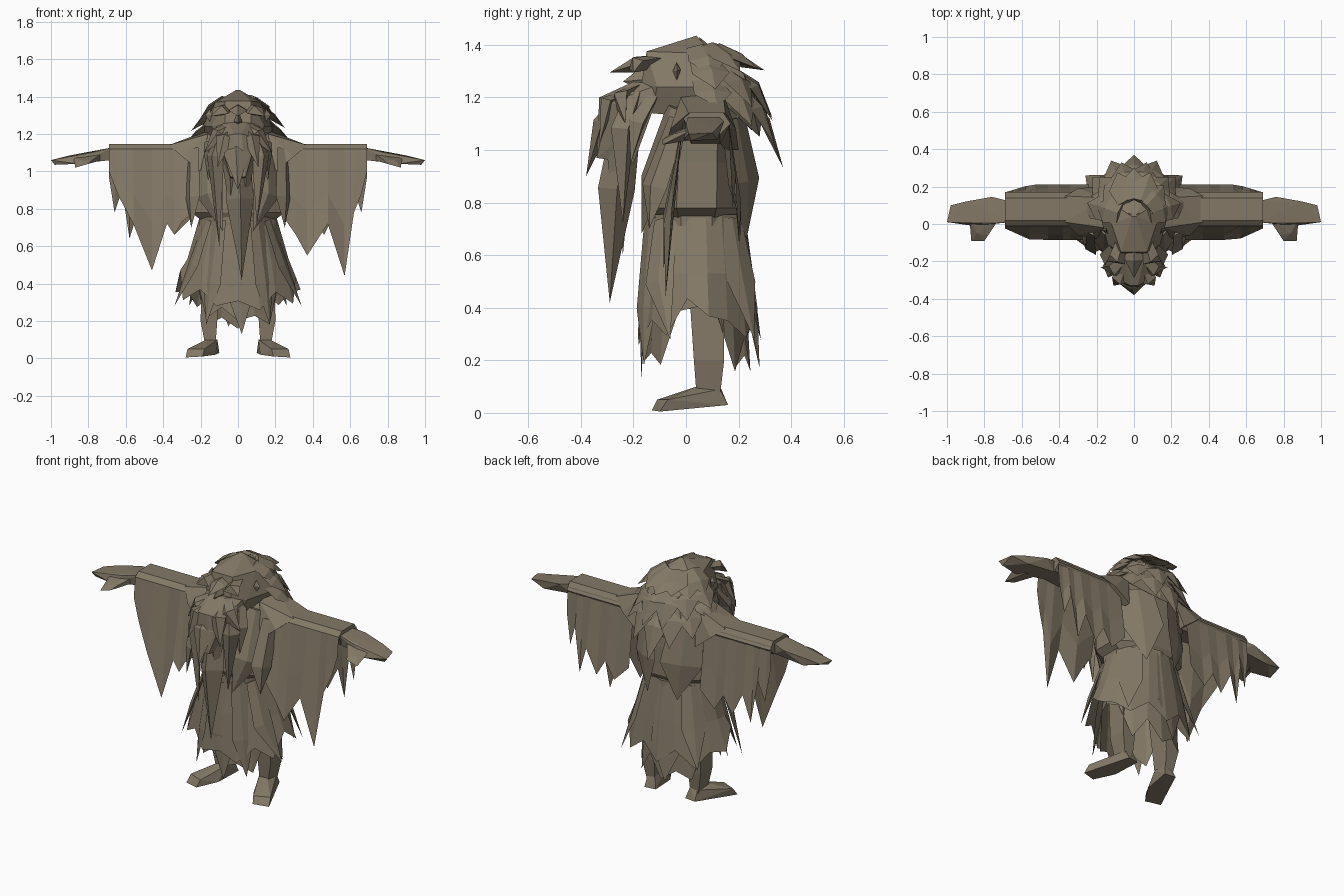
import bpy, bmesh, math, random
from mathutils import Vector

random.seed(4)
if "Cube" in bpy.data.objects:
    bpy.data.objects.remove(bpy.data.objects["Cube"])

cloth = bpy.data.materials.new("weathered brown")
cloth.use_nodes = True
COLOUR = (0.23, 0.19, 0.135, 1)
cloth.diffuse_color = COLOUR
cloth.node_tree.nodes["Principled BSDF"].inputs["Base Color"].default_value = COLOUR


def finish(bm, name):
    bmesh.ops.recalc_face_normals(bm, faces=bm.faces)
    mesh = bpy.data.meshes.new(name)
    bm.to_mesh(mesh)
    bm.free()
    mesh.materials.append(cloth)
    bpy.context.collection.objects.link(bpy.data.objects.new(name, mesh))


def bridge(bm, a, b, closed=True):
    for i in range(len(a) if closed else len(a) - 1):
        j = (i + 1) % len(a)
        bm.faces.new((a[i], a[j], b[j], b[i]))


def hull(name, points, side=1):
    """Faceted solid around a few points."""
    bm = bmesh.new()
    for x, y, z in points:
        bm.verts.new((x * side, y, z))
    out = bmesh.ops.convex_hull(bm, input=bm.verts)
    bmesh.ops.delete(bm, geom=out["geom_interior"], context="VERTS")
    finish(bm, name)


def mirrored_hull(name, half):
    hull(name, half + [(-x, y, z) for x, y, z in half])


def loft(name, rings, n=8):
    """Stacked ellipses given as centre y, z, x radius, y radius."""
    bm, loops = bmesh.new(), []
    for cy, z, rx, ry in rings:
        angles = [math.tau * (i + .5) / n for i in range(n)]
        loops.append([bm.verts.new((rx * math.cos(a), cy + ry * math.sin(a), z)) for a in angles])
    for a, b in zip(loops, loops[1:]):
        bridge(bm, a, b)
    bm.faces.new(loops[0])
    bm.faces.new(loops[-1])
    finish(bm, name)


def strand(bm, root, mid, tip, width, depth):
    """Bent four-sided lock that ends in a point."""
    root, mid, tip = Vector(root), Vector(mid), Vector(tip)
    along = (tip - root).normalized()
    out = Vector((mid.x, mid.y - .04, .15))
    across = along.cross(out).normalized()
    normal = across.cross(along)
    loops = []
    for p, k in ((root, .75), (mid, 1)):
        offsets = (across * width, normal * depth, -across * width, -normal * depth)
        loops.append([bm.verts.new(p + o * k) for o in offsets])
    end = bm.verts.new(tip)
    bridge(bm, *loops)
    bm.faces.new(loops[0])
    for i in range(4):
        bm.faces.new((loops[1][i], loops[1][(i + 1) % 4], end))


def ragged_skirt(name, top, bottom, n, tip, notch, gap):
    """Cone of cloth with a torn hem, open at the sides by the gap height."""
    bm, loops = bmesh.new(), []
    for level in range(3):
        loop = []
        for i in range(n):
            a = math.tau * i / n + math.pi / 2
            k = level / 2
            z = .75 - .22 * level
            if level == 2:
                z = (notch if i % 2 else tip) + random.uniform(-.04, .04)
                z += gap * max(0, abs(math.cos(a)) - .8) * 5
                k = .8 if i % 2 else 1
            rx, ry = [t + (b - t) * k for t, b in zip(top, bottom)]
            loop.append(bm.verts.new((rx * math.cos(a), .045 + ry * math.sin(a), z)))
        loops.append(loop)
    for a, b in zip(loops, loops[1:]):
        bridge(bm, a, b)
    finish(bm, name)


def curtain(name, side, hem, y_top, y_low):
    """Hanging sleeve cloth with a zigzag hem that narrows at the cuff."""
    bm, rows = bmesh.new(), []
    for k in (0, .6, 1):
        row = []
        for x, z in hem:
            y = y_top + (y_low - y_top) * k * min(1, (.72 - x) * 6)
            row.append(bm.verts.new((side * x, y, 1.12 + (z - 1.12) * k)))
        rows.append(row)
    for a, b in zip(rows, rows[1:]):
        bridge(bm, a, b, False)
    finish(bm, name)


# Torso and belt
loft("robe_torso", [(.04, .73, .2, .17), (.04, .78, .27, .2), (.045, .95, .27, .19),
                    (.06, 1.1, .28, .16), (.06, 1.17, .23, .12), (.05, 1.24, .1, .08)])
loft("belt", [(.04, .71, .22, .19), (.04, .755, .22, .19)], 10)

# Torn skirt in two layers
ragged_skirt("under_skirt", (.19, .16), (.24, .2), 16, .18, .25, .25)
ragged_skirt("outer_skirt", (.21, .18), (.34, .24), 18, .25, .34, .13)
bm = bmesh.new()
strand(bm, (.02, -.13, .74), (.01, -.165, .4), (.02, -.17, .13), .09, .012)
strand(bm, (-.05, .21, .74), (-.05, .25, .4), (-.05, .28, .17), .1, .012)
for side in (-1, 1):
    strand(bm, (side * .16, -.08, .74), (side * .24, -.1, .5), (side * .34, -.06, .28), .06, .012)
    strand(bm, (side * .15, .17, .74), (side * .2, .21, .5), (side * .26, .26, .28), .07, .012)
    strand(bm, (side * .1, -.13, .74), (side * .14, -.15, .4), (side * .17, -.16, .18), .06, .015)
finish(bm, "skirt_tatters")

# Robe lapels and back panels
bm = bmesh.new()
for side in (-1, 1):
    strand(bm, (side * .15, -.04, 1.16), (side * .15, -.13, .88), (side * .08, -.17, .68), .08, .025)
    strand(bm, (side * .24, -.03, 1.12), (side * .24, -.12, .86), (side * .25, -.14, .7), .06, .025)
    strand(bm, (side * .13, .18, 1.12), (side * .12, .22, .88), (side * .1, .23, .66), .12, .02)
finish(bm, "robe_panels")

# Sleeve hems, from the cuff inwards
front_hems = {
    1: [(.69, 1.0), (.66, .88), (.62, .78), (.57, .44), (.48, .72), (.37, .55), (.31, .66), (.24, .76)],
    -1: [(.69, 1.0), (.64, .87), (.56, .72), (.46, .47), (.38, .72), (.34, .66), (.3, .73), (.24, .78)]}
back_hem = [(.69, .97), (.66, .78), (.62, .9), (.58, .64), (.53, .8),
            (.46, .66), (.4, .76), (.34, .66), (.24, .76)]

for side, label in ((1, "left"), (-1, "right")):
    # Sloping shoulder, sleeve tube and curtains
    hull(label + "_shoulder", [(.16, -.02, 1.2), (.16, .14, 1.22), (.37, .01, 1.14), (.37, .15, 1.14),
                               (.3, -.06, 1.08), (.3, .19, 1.08), (.2, -.08, 1.0), (.2, .2, 1.0)], side)
    hull(label + "_sleeve", [(x, y, z) for x, low in ((.2, 1.02), (.69, 1.06))
                             for y, z in ((-.01, 1.12), (.02, 1.145), (.14, 1.145), (.17, 1.1),
                                          (.13, low), (.02, low))], side)
    curtain(label + "_sleeve_front", side, front_hems[side], -.01, -.085)
    curtain(label + "_sleeve_back", side, back_hem, .16, .21)

    # Mitten hand and thumb
    hull(label + "_hand", [(.66, .01, 1.13), (.66, .12, 1.13), (.68, .02, 1.06), (.68, .12, 1.06),
                           (.76, .145, 1.11), (.78, 0, 1.1), (.88, .12, 1.04), (.9, .12, 1.085),
                           (.98, .1, 1.065), (1, .01, 1.06), (.98, .02, 1.035), (.86, -.01, 1.04)], side)
    hull(label + "_thumb", [(.72, .03, 1.1), (.73, .02, 1.06), (.88, .03, 1.08), (.82, .03, 1.04),
                            (.78, -.06, 1.06), (.8, -.09, 1.04), (.87, -.09, 1.02), (.84, -.05, 1.06)], side)

    # Leg and foot
    hull(label + "_leg", [(x, y, .65) for x in (.08, .19) for y in (0, .14)] +
         [(x, y, .2) for x in (.115, .2) for y in (.03, .145)] +
         [(x, y, .07) for x in (.12, .175) for y in (.04, .13)], side)
    hull(label + "_foot", [(.11, .05, .1), (.17, .04, .1), (.12, .13, .1), (.17, .13, .09),
                           (.1, .15, .03), (.17, .16, .03), (.12, -.02, .02), (.28, -.1, .005),
                           (.19, -.13, .01), (.18, -.11, .05), (.27, -.07, .05)], side)

    # Small faceted eye
    hull(label + "_eye", [(.15, -.035, 1.335), (.15, -.035, 1.265), (.14, -.05, 1.3),
                          (.15, -.02, 1.305), (.175, -.035, 1.3)], side)

# Wedge-shaped head
mirrored_hull("head", [(.01, .04, 1.435), (.07, -.15, 1.375), (.12, 0, 1.37), (.13, .12, 1.345),
                       (.19, .08, 1.24), (.14, -.11, 1.24), (.07, -.17, 1.25), (.09, -.13, 1.14),
                       (.14, .08, 1.12)])
hull("nose", [(-.03, -.14, 1.27), (.03, -.14, 1.27), (0, -.14, 1.34), (0, -.24, 1.26), (0, -.15, 1.22)])

# Brow tufts
bm = bmesh.new()
for x in (-.09, 0, .09):
    strand(bm, (x * .7, -.1, 1.34), (x, -.19, 1.325), (x * 1.6, -.29 + abs(x), 1.295), .05, .03)
finish(bm, "brow")

# Swept-back hair mass with broad flat locks in three rows
mirrored_hull("hair_mass", [(.01, .05, 1.43), (.12, .1, 1.35), (.2, .1, 1.22), (.1, .22, 1.29),
                            (.14, .25, 1.17), (.04, .29, 1.14), (.05, .28, 1.05), (.16, .16, 1.16)])
# Each row gives root, middle and tip as side reach, side z, back reach, back z
rows = (((.08, 1.39, .1, 1.37), (.15, 1.34, .19, 1.33), (.21, 1.28, .27, 1.3)),
        ((.13, 1.33, .14, 1.31), (.19, 1.28, .24, 1.24), (.26, 1.22, .31, 1.1)),
        ((.16, 1.27, .18, 1.23), (.22, 1.22, .27, 1.12), (.29, 1.17, .34, .94)))
bm = bmesh.new()
for r, row in enumerate(rows):
    count = 7 - r % 2
    for i in range(count):
        u = 2 * i / (count - 1) - 1
        sx, sy = math.sin(u * 1.3), math.cos(u * 1.3)
        jitter = random.uniform(-.02, .02)
        path = [(sx * side_r, .03 + sy * back_r, back_z + (side_z - back_z) * abs(u) + jitter)
                for side_r, side_z, back_r, back_z in row]
        strand(bm, *path, .075, .02)
finish(bm, "hair")

# Full beard: solid upper mass, heavy tail and broad locks
mirrored_hull("beard_mass", [(.12, -.1, 1.25), (.1, -.29, 1.18), (.02, -.33, 1.2), (.13, -.13, 1.14),
                             (.05, -.2, .95), (.04, -.34, .97), (.05, -.2, 1.26)])
bm = bmesh.new()
strand(bm, (0, -.22, 1.15), (.01, -.265, .85), (.02, -.29, .42), .075, .07)
strand(bm, (0, -.24, 1.2), (-.01, -.32, 1.1), (0, -.38, .9), .07, .035)
for i in range(4):
    u = i / 1.5 - 1
    length = random.uniform(.35, .5)
    strand(bm, (u * .08, -.19, 1.22), (u * .12, -.27 + abs(u) * .03, 1.08),
           (u * .1, -.29 + abs(u) * .05, 1.1 - length), .05, .05)
for side in (-1, 1):
    strand(bm, (side * .03, -.17, 1.24), (side * .1, -.25, 1.2), (side * .18, -.23, 1.1), .05, .03)
    strand(bm, (side * .03, -.18, 1.22), (side * .07, -.3, 1.18), (side * .11, -.33, 1.02), .05, .03)
    strand(bm, (side * .1, -.13, 1.2), (side * .14, -.19, 1.1), (side * .16, -.21, .95), .05, .035)
finish(bm, "beard")
